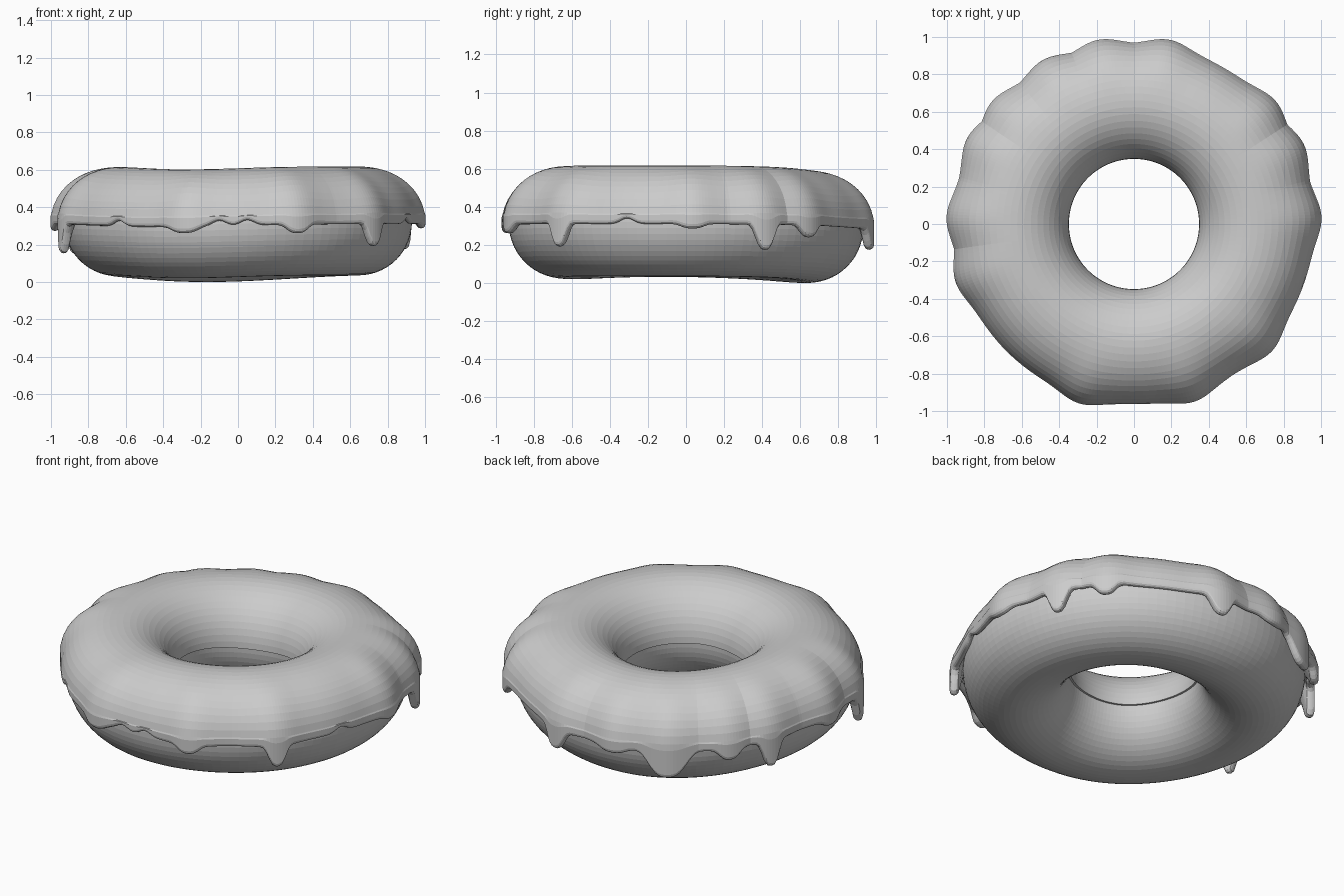
import bpy, bmesh
from math import sin, cos, pi, exp, radians, degrees

if "Cube" in bpy.data.objects:
    bpy.data.objects.remove(bpy.data.objects["Cube"])

R, r, ZC = 0.645, 0.285, 0.319      # ring radius, tube radius, tube centre height

# Drips: angle, tip height, half width in degrees
DRIPS = [(-107, .275, 5), (-71, .262, 4), (-42.5, .19, 3.2), (2, .285, 4),
         (25, .175, 3.4), (41, .245, 3.6), (79, .20, 3.8), (101, .28, 5),
         (119, .165, 7), (139, .25, 3.8), (153, .165, 3.2), (178, .275, 4),
         (198, .155, 2.8)]
# Spots where the edge of the icing is lifted
LIFTS = [-132, -96, -87, -19]


def diff(a, b):
    return (a - b + 180) % 360 - 180


def bump(a, centre, width, power=2):
    return exp(-abs(diff(a, centre) / width) ** power)


def sag(a):
    """Gentle droop of the whole ring at the back and front left."""
    return -.036 * bump(a, 105, 50) - .016 * bump(a, -115, 35)


def sweep(name, section, steps):
    """Sweep a closed (radius, height) section that varies with the angle round z."""
    bm = bmesh.new()
    rings = []
    for i in range(steps):
        t = 2 * pi * i / steps
        rings.append([bm.verts.new((p * cos(t), p * sin(t), z + sag(degrees(t))))
                      for p, z in section(degrees(t))])
    n = len(rings[0])
    for i in range(steps):
        a, b = rings[i], rings[(i + 1) % steps]
        for j in range(n):
            k = (j + 1) % n
            bm.faces.new((a[j], b[j], b[k], a[k]))
    bmesh.ops.recalc_face_normals(bm, faces=bm.faces)
    me = bpy.data.meshes.new(name)
    bm.to_mesh(me)
    bm.free()
    ob = bpy.data.objects.new(name, me)
    bpy.context.collection.objects.link(ob)
    return ob


def dough_section(a):
    return [(R + r * cos(2 * pi * j / 56), ZC + r * sin(2 * pi * j / 56))
            for j in range(56)]


def icing_section(a):
    # Edge height and outward swelling at this angle
    edge = .308 + sum(.03 * bump(a, c, 3) for c in LIFTS)
    edge += sum((z - .308) * bump(a, c, w, 3) for c, z, w in DRIPS)
    swell = max(bump(a, c, 8) for c, z, w in DRIPS)
    outer = .963 + .04 * swell
    inner = outer - .035 - .012 * swell
    pts = []
    # Outer skin from the hole over the top
    for j in range(25):
        phi = radians(180 - 172 * j / 24)
        k = max(0, cos(phi))
        t = .012 + (outer - R - r - .012) * k * k
        pts.append((R + (r + t) * cos(phi), ZC + (r + t) * sin(phi)))
    # Wall down to the rounded lip
    h = (outer - inner) / 2
    z0 = pts[-1][1]
    for j in range(1, 6):
        pts.append((outer, z0 + (edge + h - z0) * j / 5))
    for j in range(1, 7):
        u = pi * j / 6
        pts.append((outer - h + h * cos(u), edge + h - h * sin(u)))
    # Back of the lip, then the underside hidden in the dough
    pts.append((.927, max(.335, edge + h + .005)))
    for j in range(12):
        phi = radians(15 + 165 * j / 11)
        pts.append((R + (r - .01) * cos(phi), ZC + (r - .01) * sin(phi)))
    return pts


sweep("dough", dough_section, 112)
sweep("icing", icing_section, 360)

# Stand on the ground
obs = [bpy.data.objects[n] for n in ("dough", "icing")]
low = min(v.co.z for o in obs for v in o.data.vertices)
for o in obs:
    for v in o.data.vertices:
        v.co.z -= low
